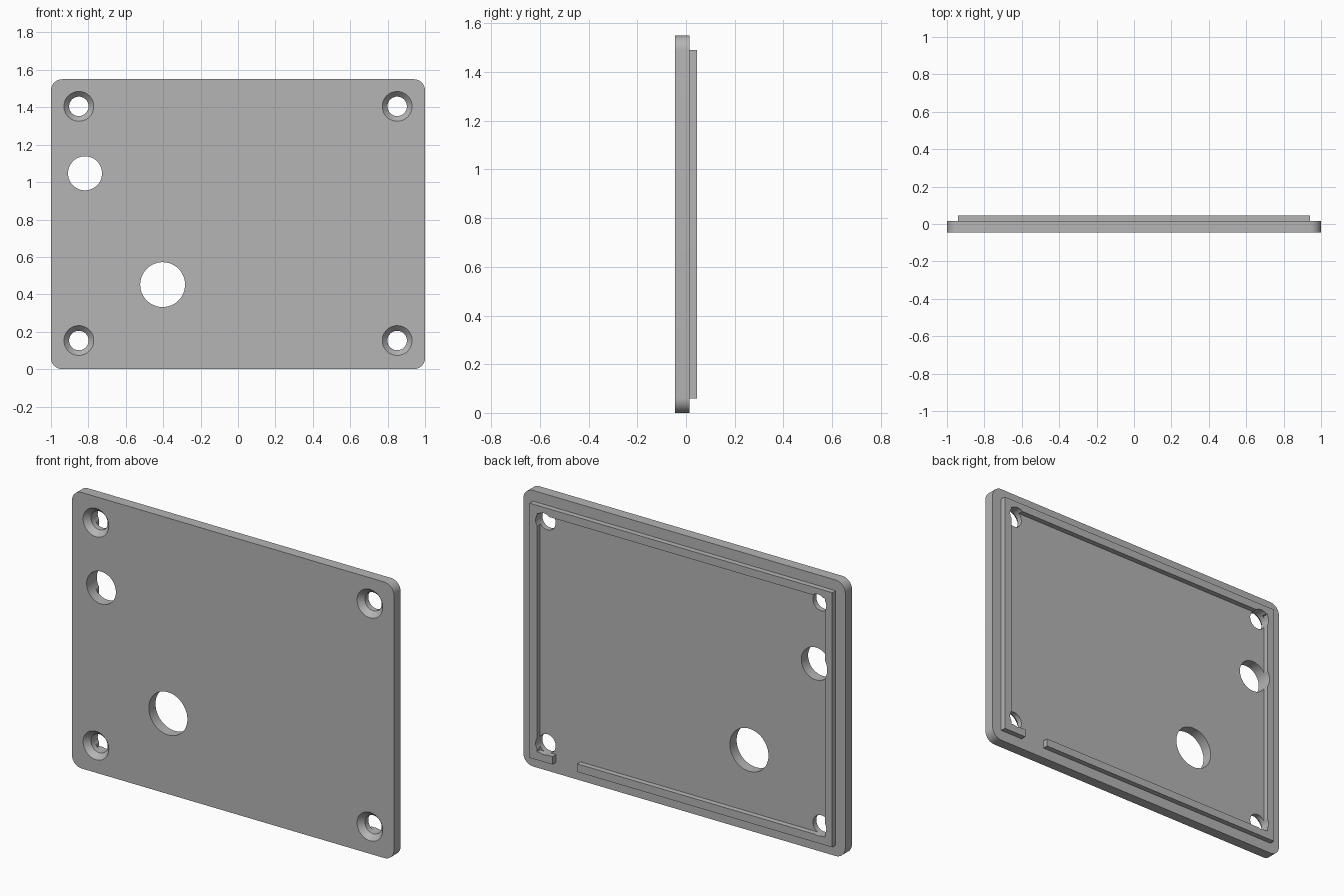
import bpy, bmesh
from math import tau
from mathutils import Vector

cube = bpy.data.objects.get("Cube")
if cube:
    bpy.data.objects.remove(cube)

FRONT, BACK, LIP = -0.045, 0.015, 0.045

grey = bpy.data.materials.new("grey plastic")
grey.use_nodes = True
colour = (0.46, 0.46, 0.46, 1)
grey.diffuse_color = colour
grey.node_tree.nodes["Principled BSDF"].inputs["Base Color"].default_value = colour


def finish(name, bm):
    bmesh.ops.recalc_face_normals(bm, faces=bm.faces[:])
    mesh = bpy.data.meshes.new(name)
    bm.to_mesh(mesh)
    bm.free()
    mesh.materials.append(grey)
    ob = bpy.data.objects.new(name, mesh)
    bpy.context.collection.objects.link(ob)
    return ob


def extrude_outline(name, outline, y0, y1, radius=0):
    """Extrude an x-z outline along y, optionally rounding its corners."""
    bm = bmesh.new()
    face = bm.faces.new([bm.verts.new((x, y0, z)) for x, z in outline])
    new = bmesh.ops.extrude_face_region(bm, geom=[face])["geom"]
    bmesh.ops.translate(bm, vec=(0, y1 - y0, 0),
                        verts=[v for v in new if isinstance(v, bmesh.types.BMVert)])
    if radius:
        corners = [e for e in bm.edges
                   if abs(e.verts[0].co.y - e.verts[1].co.y) > 0.01]
        bmesh.ops.bevel(bm, geom=corners, offset=radius, segments=10,
                        profile=0.5, affect='EDGES')
    return finish(name, bm)


def lathe_cutter(name, x, z, profile):
    """Spin (radius, y) points around a y-directed axis through x, z."""
    bm = bmesh.new()
    verts = [bm.verts.new((x + r, y, z)) for r, y in profile]
    edges = [bm.edges.new(pair) for pair in zip(verts, verts[1:])]
    bmesh.ops.spin(bm, geom=verts + edges, cent=(x, 0, z), axis=Vector((0, 1, 0)),
                   angle=tau, steps=48, use_duplicate=False)
    bmesh.ops.remove_doubles(bm, verts=bm.verts[:], dist=0.0005)
    ob = finish(name, bm)
    ob.hide_render = True
    return ob


# Rounded cover plate
plate = extrude_outline("cover_plate", [(-1, 0), (1, 0), (1, 1.55), (-1, 1.55)],
                        FRONT, BACK, 0.06)

# Locating lip on the back, open at one place along the bottom
xo, xi, zb, zbi, zti, zt = 0.94, 0.895, 0.06, 0.105, 1.445, 1.49
gap_a, gap_b = 0.645, 0.797
lip = extrude_outline("locating_lip", [
    (gap_a, zb), (-xo, zb), (-xo, zt), (xo, zt), (xo, zb), (gap_b, zb),
    (gap_b, zbi), (xi, zbi), (xi, zti), (-xi, zti), (-xi, zbi), (gap_a, zbi)],
    BACK, LIP)

# Countersunk screw holes and two plain openings
cutters = []
for x in (-0.851, 0.851):
    for z in (0.153, 1.405):
        cutters.append(lathe_cutter("screw_hole_cutter", x, z, [
            (0, -0.055), (0.089, -0.055), (0.052, -0.015), (0.052, 0.1), (0, 0.1)]))
for x, z, r in ((-0.818, 1.047, 0.091), (-0.403, 0.452, 0.12)):
    cutters.append(lathe_cutter("opening_cutter", x, z,
                                [(0, -0.1), (r, -0.1), (r, 0.1), (0, 0.1)]))

for ob in (plate, lip):
    bpy.ops.object.select_all(action='DESELECT')
    ob.select_set(True)
    bpy.context.view_layer.objects.active = ob
    for cutter in cutters:
        mod = ob.modifiers.new("hole", 'BOOLEAN')
        mod.operation = 'DIFFERENCE'
        mod.solver = 'EXACT'
        mod.object = cutter
        bpy.ops.object.modifier_apply(modifier=mod.name)
    bpy.ops.object.shade_smooth_by_angle()

for cutter in cutters:
    bpy.data.objects.remove(cutter)
